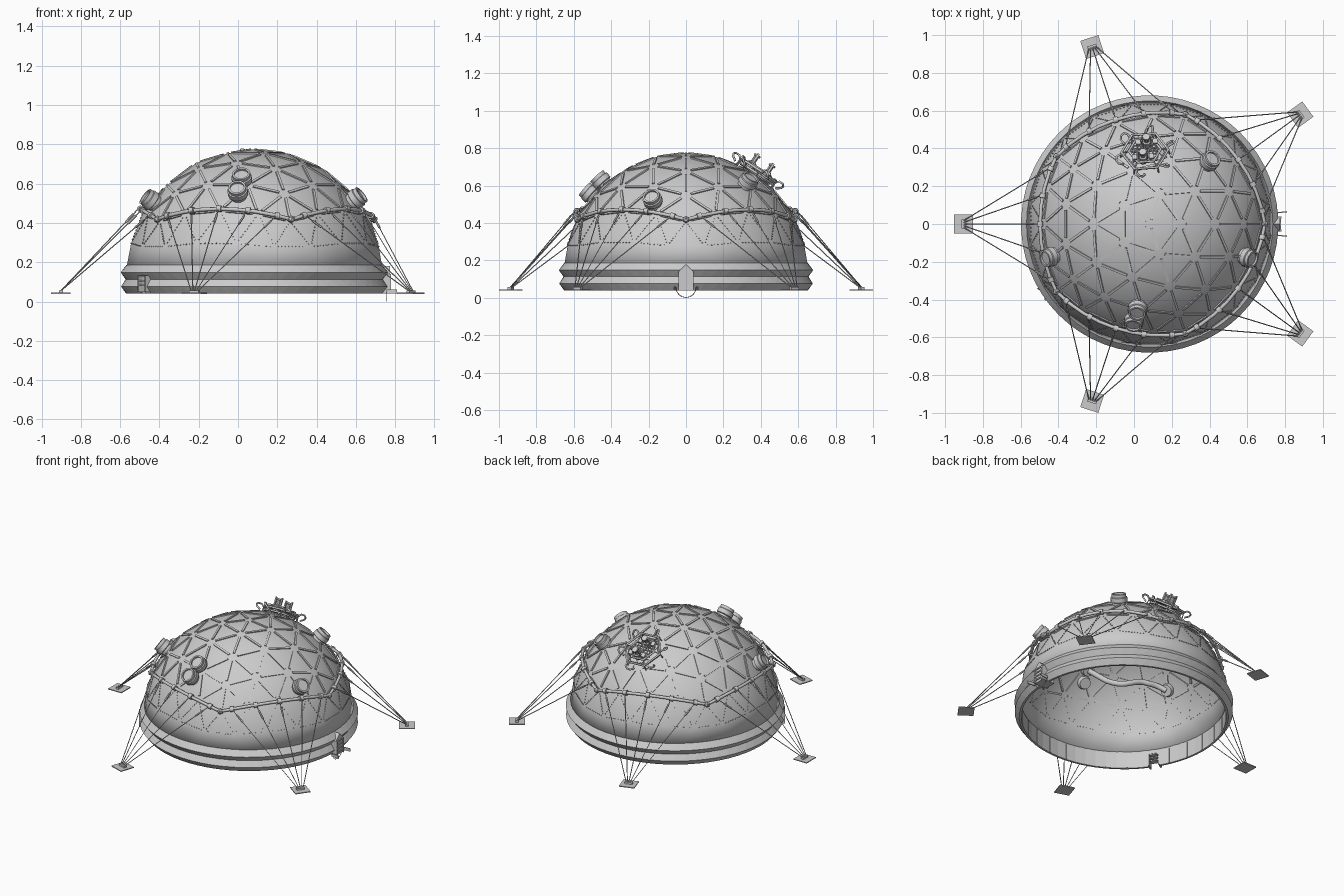
import bpy, bmesh
from math import sin, cos, pi, radians
from mathutils import Vector, Matrix

if "Cube" in bpy.data.objects:
    bpy.data.objects.remove(bpy.data.objects["Cube"])

C = Vector((0.083, 0, 0.113))   # sphere centre of the dome
R = 0.662                       # dome radius
BASE = 0.04                     # bottom of the wall


def polar(az, r, z):
    a = radians(az)
    return Vector((C.x + r * cos(a), r * sin(a), z))


def finish(name, bm, smooth=None):
    bmesh.ops.recalc_face_normals(bm, faces=bm.faces)
    me = bpy.data.meshes.new(name)
    bm.to_mesh(me)
    bm.free()
    ob = bpy.data.objects.new(name, me)
    bpy.context.collection.objects.link(ob)
    if smooth:
        bpy.ops.object.select_all(action='DESELECT')
        ob.select_set(True)
        bpy.context.view_layer.objects.active = ob
        bpy.ops.object.shade_smooth_by_angle(angle=radians(smooth))
    return ob


def pipes(name, paths, r, sides=6, kind='POLY', cyclic=False):
    cu = bpy.data.curves.new(name, 'CURVE')
    cu.dimensions = '3D'
    cu.bevel_depth = r
    cu.bevel_resolution = max(0, sides // 2 - 2)
    cu.use_fill_caps = True
    for pts in paths:
        s = cu.splines.new('POLY')
        s.points.add(len(pts) - 1)
        for p, q in zip(s.points, pts):
            p.co = (*q, 1)
        s.use_cyclic_u = cyclic
    ob = bpy.data.objects.new(name, cu)
    bpy.context.collection.objects.link(ob)
    return ob


def box(bm, m, sx, sy, sz):
    bmesh.ops.create_cube(bm, size=1, matrix=m @ Matrix.Diagonal((sx, sy, sz, 1)))


def lathe(bm, m, profile, n=20):
    rings = [[bm.verts.new(m @ Vector((r * cos(2 * pi * i / n), r * sin(2 * pi * i / n), h)))
              for i in range(n)] for r, h in profile]
    for a, b in zip(rings, rings[1:]):
        for i in range(n):
            bm.faces.new((a[i], a[i - 1], b[i - 1], b[i]))
    bm.faces.new(rings[0])
    bm.faces.new(rings[-1])


def on_dome(d):
    return Matrix.Translation(C) @ Vector(d).to_track_quat('Z', 'Y').to_matrix().to_4x4()


def at_wall(az, r, z):
    return Matrix.Translation(polar(az, r, z)) @ Matrix.Rotation(radians(az), 4, 'Z')


# geodesic dome shell
bm = bmesh.new()
bmesh.ops.create_icosphere(bm, subdivisions=3, radius=R)
edges = [(e.verts[0].co.copy(), e.verts[1].co.copy()) for e in bm.edges]
bmesh.ops.bisect_plane(bm, geom=bm.verts[:] + bm.edges[:] + bm.faces[:], clear_inner=True,
                       plane_co=(0, 0, 0.16 - C.z), plane_no=(0, 0, 1))
bmesh.ops.translate(bm, verts=bm.verts, vec=C)
dome = finish("dome_shell", bm, 30)
sol = dome.modifiers.new("thickness", 'SOLIDIFY')
sol.thickness, sol.offset = 0.012, -1

# struts along the upper panel seams, rivet rows along the lower ones
struts, rivets = bmesh.new(), bmesh.new()
for a, b in edges:
    mid = (a + b) / 2
    if min(a.z, b.z) + C.z < 0.17:
        continue
    x = (b - a).normalized()
    z = mid.normalized()
    y = z.cross(x)
    rot = Matrix((x, y, z)).transposed().to_4x4()
    L = (b - a).length
    if mid.z + C.z > 0.40:
        box(struts, Matrix.Translation(C + mid - z * 0.007) @ rot, L * 0.7, 0.013, 0.026)
    else:
        for k in range(-4, 5):
            p = C + mid + x * (k * L * 0.095) - z * 0.005
            box(rivets, Matrix.Translation(p) @ rot, 0.007, 0.005, 0.018)
finish("seam_struts", struts)
finish("seam_rivets", rivets)

# faceted wall band: two rows of folded pyramids, closed by a plain inner wall
bm = bmesh.new()
N = 60
prof = [(0.652, BASE, 0), (0.679, 0.076, .5), (0.655, 0.113, 0), (0.681, 0.148, .5), (0.652, 0.185, 0)]
rows = [[bm.verts.new(polar(360 * (i + o) / N, r, z)) for i in range(N)] for r, z, o in prof]
inner = [[bm.verts.new(polar(360 * i / N, 0.638, z)) for i in range(N)] for z in (0.15, BASE)]
for k in range(4):
    a, b = rows[k], rows[k + 1]
    for i in range(N):
        j = (i + 1) % N
        if k % 2 == 0:
            bm.faces.new((a[i], a[j], b[i]))
            bm.faces.new((a[j], b[j], b[i]))
        else:
            bm.faces.new((a[i], b[j], b[i]))
            bm.faces.new((a[i], a[j], b[j]))
loop = [rows[4], inner[0], inner[1], rows[0]]
for a, b in zip(loop, loop[1:]):
    for i in range(N):
        bm.faces.new((a[i - 1], a[i], b[i], b[i - 1]))
band = finish("faceted_wall_band", bm)

# inner wall panel seams
bm = bmesh.new()
for i in range(30):
    if i != 0 and abs(i * 12 - 213) > 8:
        box(bm, at_wall(i * 12, 0.637, 0.095), 0.006, 0.008, 0.105)
finish("inner_wall_seams", bm)

# service opening cut through the wall
DOOR = 213
bm = bmesh.new()
box(bm, at_wall(DOOR, 0.66, 0.07), 0.12, 0.075, 0.12)
cutter = finish("opening_cutter", bm)
cutter.hide_render = True
cutter.hide_viewport = True
cut = band.modifiers.new("opening", 'BOOLEAN')
cut.operation, cut.object, cut.solver = 'DIFFERENCE', cutter, 'EXACT'
bm = bmesh.new()
for s in (-1, 1):
    box(bm, at_wall(DOOR, 0.66, 0.09) @ Matrix.Translation((0, s * 0.034, 0)), 0.05, 0.01, 0.085)
for z in (0.085, 0.105, 0.128):
    box(bm, at_wall(DOOR, 0.66, z), 0.04, 0.07, 0.008)
finish("service_opening_frame", bm)

# gabled entrance on the right side
bm = bmesh.new()
ends = []
for x in (0.60, 0.69):
    ends.append([bm.verts.new((C.x + x, y, z)) for y, z in
                 ((-.04, .04), (.04, .04), (.04, .14), (0, .18), (-.04, .14))])
for i in range(5):
    bm.faces.new((ends[0][i - 1], ends[0][i], ends[1][i], ends[1][i - 1]))
bm.faces.new(ends[0])
bm.faces.new(ends[1])
for z in (0.06, 0.085, 0.11, 0.135):
    box(bm, Matrix.Translation((C.x + 0.69, 0, z)), 0.012, 0.06, 0.008)
for s in (-1, 1):
    box(bm, Matrix.Translation((C.x + 0.70, s * 0.062, 0.05)) @ Matrix.Rotation(s * 0.1, 4, 'Z'),
        0.054, 0.006, 0.02)
    box(bm, Matrix.Translation((C.x + 0.69, s * 0.034, 0.09)), 0.014, 0.01, 0.1)
finish("entrance", bm)
pipes("entrance_hoop", [[(0.755, 0.054 * cos(t * pi / 16), 0.056 - 0.054 * sin(t * pi / 16))
                         for t in range(17)]], 0.002, 4)

# round portholes
PORTS = [(.525, -.18, .415), (-.545, -.18, .415), (-.065, -.46, .52), (-.085, -.52, .45), (.325, .34, .52)]
bm = bmesh.new()
for d in PORTS:
    lathe(bm, on_dome(d), [(.036, .615), (.043, .64), (.043, .668), (.052, .672), (.052, .70),
                           (.046, .703), (.046, .722), (.036, .722), (.036, .71), (.006, .71)])
finish("portholes", bm, 30)

# air duct hanging inside between two portholes
d0, d1 = Vector(PORTS[2]).normalized(), Vector(PORTS[1]).normalized()
duct = []
for k in range(25):
    t = k / 24
    r = 0.62 - 0.09 * min(1, 5 * min(t, 1 - t)) + 0.025 * sin(t * 3 * pi)
    duct.append(C + d0.slerp(d1, t) * r + Vector((0, 0, -0.03 * sin(t * 2 * pi))))
pipes("air_duct", [duct], 0.018, 10)

# belt of five arcs, with clamps, guy ropes and anchor plates
belt, ropes = [], []
clamps, plates = bmesh.new(), bmesh.new()
lat = 0.46365
corner = [Vector((cos(lat) * cos(i * 2 * pi / 5), cos(lat) * sin(i * 2 * pi / 5), sin(lat))) for i in range(5)]
for i in range(5):
    a, b = corner[i], corner[(i + 1) % 5]
    belt += [C + a.slerp(b, k / 8) * 0.682 for k in range(8)]
    az = 36 + 72 * i
    foot = polar(az, 0.985, 0.044)
    m = at_wall(az, 0.985, 0.042)
    box(plates, m, 0.1, 0.1, 0.006)
    box(plates, m @ Matrix.Translation((0, 0, 0.008)), 0.02, 0.05, 0.014)
    bmesh.ops.create_icosphere(clamps, subdivisions=1, radius=0.02, matrix=Matrix.Translation(C + a * 0.682))
    for k, f in enumerate((0.1, 0.3, 0.5, 0.7, 0.9)):
        d = a.slerp(b, f)
        top = C + d * 0.69
        tang = (a.slerp(b, f + .01) - d).to_track_quat('Z', 'Y').to_matrix().to_4x4()
        bmesh.ops.create_cone(clamps, cap_ends=True, segments=10, radius1=0.017, radius2=0.017, depth=0.025,
                              matrix=Matrix.Translation(C + d * 0.682) @ tang)
        end = foot + m.to_3x3() @ Vector((0, (k - 2) * 0.009, 0.01))
        ropes.append([top, end])
        # turnbuckle near the top of each rope
        v = end - top
        bmesh.ops.create_cone(clamps, cap_ends=True, segments=6, radius1=0.006, radius2=0.006, depth=0.06,
                              matrix=Matrix.Translation(top + v * 0.12) @ v.to_track_quat('Z', 'Y').to_matrix().to_4x4())
pipes("belt", [belt], 0.010, 8, cyclic=True)
pipes("guy_ropes", ropes, 0.0028, 4)
finish("belt_clamps", clamps, 40)
finish("anchor_plates", plates)

# hexagonal antenna platform on the back of the roof
M = on_dome((-.025, .38, .56)) @ Matrix.Translation((0, 0, 0.665))


def hexagon(r, h):
    return [M @ Vector((r * cos(k * pi / 3), r * sin(k * pi / 3), h)) for k in range(6)]


pipes("antenna_rings", [hexagon(.125, .022), hexagon(.085, .03), hexagon(.11, .002)], 0.007, 6, cyclic=True)
bars, loops = [], []
outer, mid_ring, low = hexagon(.125, .022), hexagon(.085, .03), hexagon(.13, -.02)
for k in range(6):
    bars += [[outer[k], mid_ring[k]], [outer[k], low[k]], [mid_ring[k], mid_ring[k - 3]]]
    ang = k * pi / 3 + 0.3
    loops.append([M @ Vector((r * cos(ang + w), r * sin(ang + w), h)) for r, w, h in
                  ((.11, -.15, .01), (.135, -.15, .035), (.155, -.1, .035), (.162, 0, .025),
                   (.155, .1, .012), (.13, .15, -.005))])
for k in range(-3, 4):
    s = k * 0.02
    bars += [[M @ Vector((s, -.07, .03)), M @ Vector((s, .07, .03))],
             [M @ Vector((-.07, s, .02)), M @ Vector((.07, s, .02))]]
pipes("antenna_struts", bars, 0.004, 4)
pipes("antenna_loops", loops, 0.006, 6)
bm = bmesh.new()
for s in (-1, 1):
    P = M @ Matrix.Translation((s * 0.012, s * 0.047, 0))
    lathe(bm, P, [(.022, 0), (.022, .045), (.014, .048), (.014, .078), (.02, .08), (.02, .09)], 10)
    for q in (-1, 1):
        box(bm, P @ Matrix.Translation((q * 0.022, 0, 0.06)), 0.008, 0.012, 0.075)
        box(bm, P @ Matrix.Translation((q * 0.045, 0, 0.035)), 0.025, 0.03, 0.02)
finish("antenna_masts", bm, 30)
